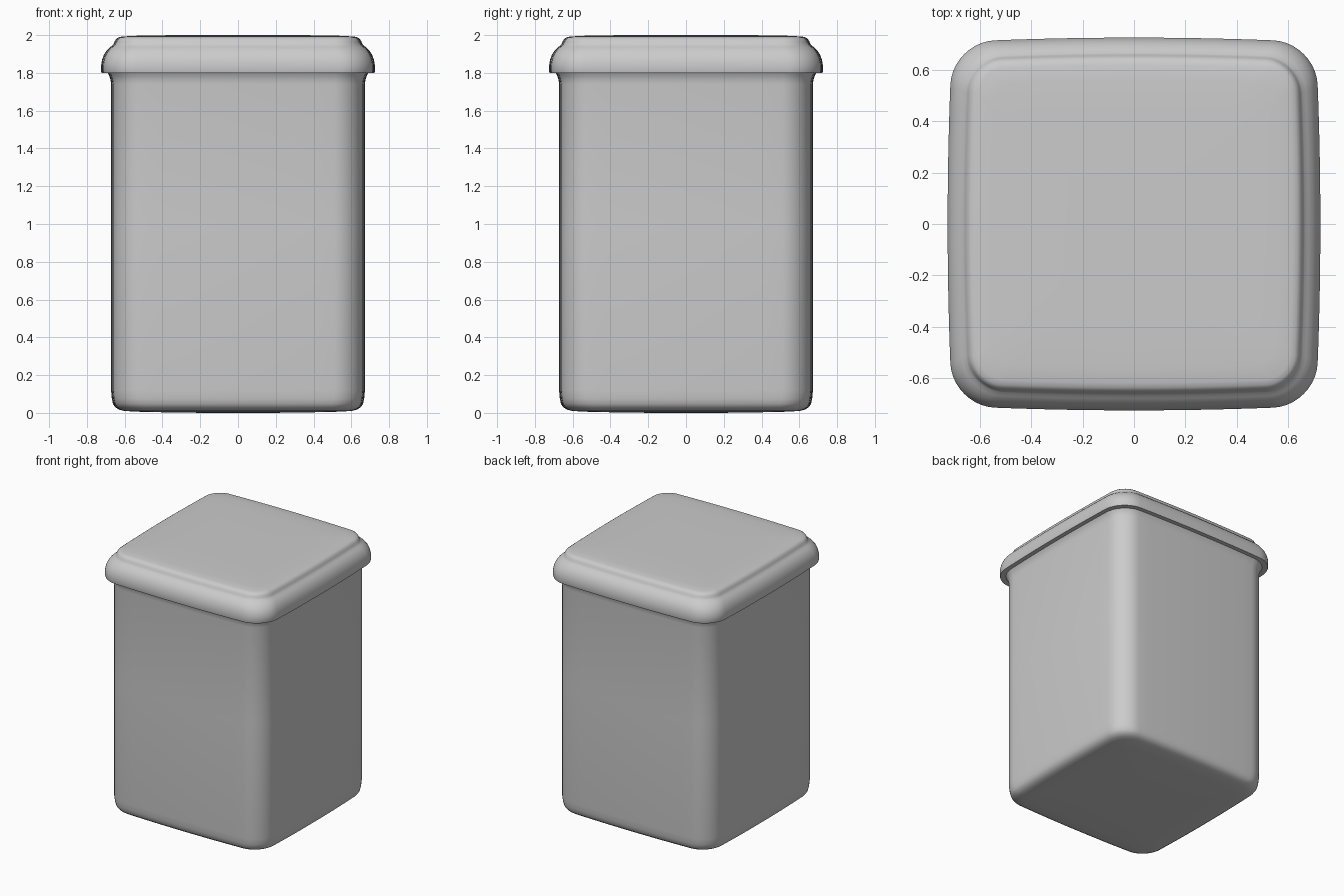
import bpy, bmesh, math

if "Cube" in bpy.data.objects:
    bpy.data.objects.remove(bpy.data.objects["Cube"])

BULGE = 0.025   # how much the sides bow outward
ARC, SIDE = 10, 12


def outline(h, r):
    """Rounded square of half width h, with gently bowed sides."""
    pts = []
    for q in range(4):
        a0 = q * math.pi / 2
        c, s = math.cos(a0), math.sin(a0)
        quarter = [(h, -(h - r) + 2 * (h - r) * i / SIDE) for i in range(SIDE)]
        for i in range(ARC):
            a = math.pi / 2 * i / ARC
            quarter.append((h - r + r * math.cos(a), h - r + r * math.sin(a)))
        pts += [(x * c - y * s, x * s + y * c) for x, y in quarter]
    return [(x * (1 - BULGE * (y / h) ** 2), y * (1 - BULGE * (x / h) ** 2)) for x, y in pts]


def loft(name, profile, cap_start=False, cap_end=False):
    """Skin rings given as (half width, corner radius, z)."""
    bm = bmesh.new()
    rings = [[bm.verts.new((x, y, z)) for x, y in outline(h, r)] for h, r, z in profile]
    n = len(rings[0])
    for a, b in zip(rings, rings[1:]):
        for i in range(n):
            j = (i + 1) % n
            bm.faces.new((a[i], a[j], b[j], b[i]))
    if cap_start:
        bm.faces.new(rings[0][::-1])
    if cap_end:
        bm.faces.new(rings[-1])
    bmesh.ops.recalc_face_normals(bm, faces=bm.faces)
    mesh = bpy.data.meshes.new(name)
    bm.to_mesh(mesh)
    bm.free()
    ob = bpy.data.objects.new(name, mesh)
    bpy.context.collection.objects.link(ob)
    bpy.ops.object.select_all(action='DESELECT')
    ob.select_set(True)
    bpy.context.view_layer.objects.active = ob
    bpy.ops.object.shade_smooth_by_angle(angle=math.radians(40))
    return ob


# Canister body: softly domed base, rounded lower edge, flared neck under the lid
loft("canister_body", [
    (0.15, 0.04, 0.0), (0.35, 0.08, 0.002), (0.52, 0.11, 0.006),
    (0.60, 0.13, 0.010), (0.630, 0.14, 0.017), (0.650, 0.145, 0.030),
    (0.662, 0.15, 0.048), (0.668, 0.15, 0.075), (0.672, 0.15, 0.12),
    (0.672, 0.15, 1.0), (0.672, 0.15, 1.74), (0.675, 0.15, 1.765),
    (0.682, 0.155, 1.785), (0.690, 0.16, 1.80),
], cap_start=True)

# Lid: rolled rim with a stepped, slightly domed top
loft("lid", [
    (0.66, 0.15, 1.80), (0.722, 0.17, 1.80), (0.724, 0.17, 1.806),
    (0.724, 0.17, 1.845), (0.719, 0.168, 1.872), (0.710, 0.165, 1.896),
    (0.696, 0.16, 1.918), (0.678, 0.15, 1.936), (0.664, 0.14, 1.946),
    (0.658, 0.135, 1.955), (0.653, 0.13, 1.967), (0.646, 0.12, 1.979),
    (0.635, 0.11, 1.987), (0.617, 0.10, 1.992), (0.56, 0.09, 1.996),
    (0.45, 0.08, 1.999), (0.20, 0.05, 2.0),
], cap_end=True)
